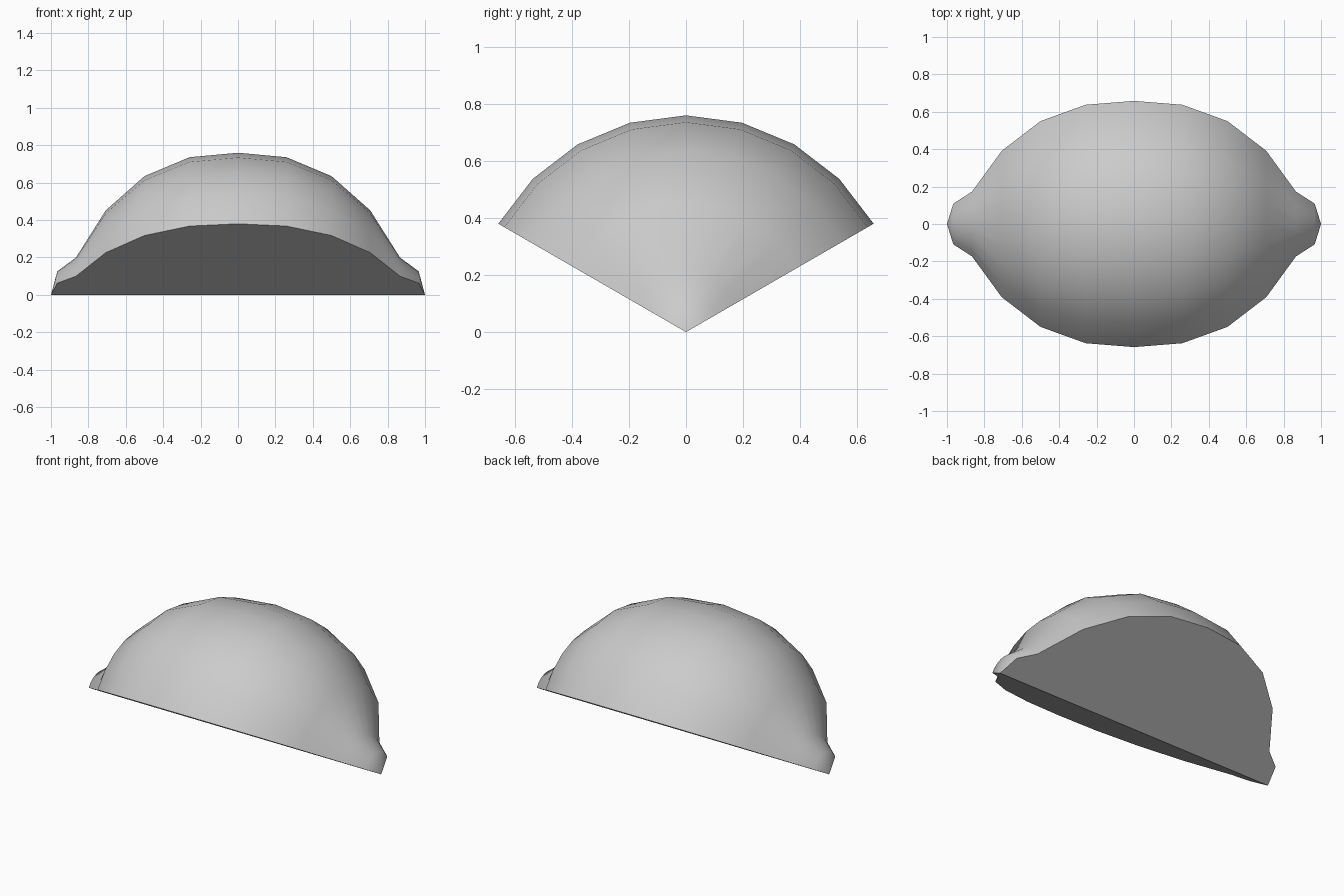
import bpy, bmesh
from math import cos, sin, radians

if "Cube" in bpy.data.objects:
    bpy.data.objects.remove(bpy.data.objects["Cube"])

# Half profile of the fruit: (distance along the axis, radius)
HALF = [(1.0, 0.0), (0.966, 0.126), (0.866, 0.2), (0.707, 0.452),
        (0.5, 0.635), (0.259, 0.736)]
PROFILE = [(-x, r) for x, r in HALF] + [(0.0, 0.76)] + [(x, r) for x, r in reversed(HALF)]
STEPS = 8  # 120 degree wedge in 15 degree steps

bm = bmesh.new()
tips = [bm.verts.new((PROFILE[i][0], 0, 0)) for i in (0, -1)]
columns = []
for k in range(STEPS + 1):
    a = radians(30 + 15 * k)
    ring = [bm.verts.new((x, r * cos(a), r * sin(a))) for x, r in PROFILE[1:-1]]
    columns.append([tips[0]] + ring + [tips[1]])

# Curved rind
for c0, c1 in zip(columns, columns[1:]):
    for i in range(len(PROFILE) - 1):
        quad = list(dict.fromkeys((c0[i], c0[i + 1], c1[i + 1], c1[i])))
        bm.faces.new(quad).smooth = True

# Two flat cut faces meeting along the fruit's axis
for col in (columns[0], columns[-1]):
    face = bm.faces.new(col)
    for e in face.edges:
        e.smooth = False

bmesh.ops.recalc_face_normals(bm, faces=bm.faces[:])
mesh = bpy.data.meshes.new("fruit_wedge")
bm.to_mesh(mesh)
bm.free()
wedge = bpy.data.objects.new("fruit_wedge", mesh)
bpy.context.collection.objects.link(wedge)
